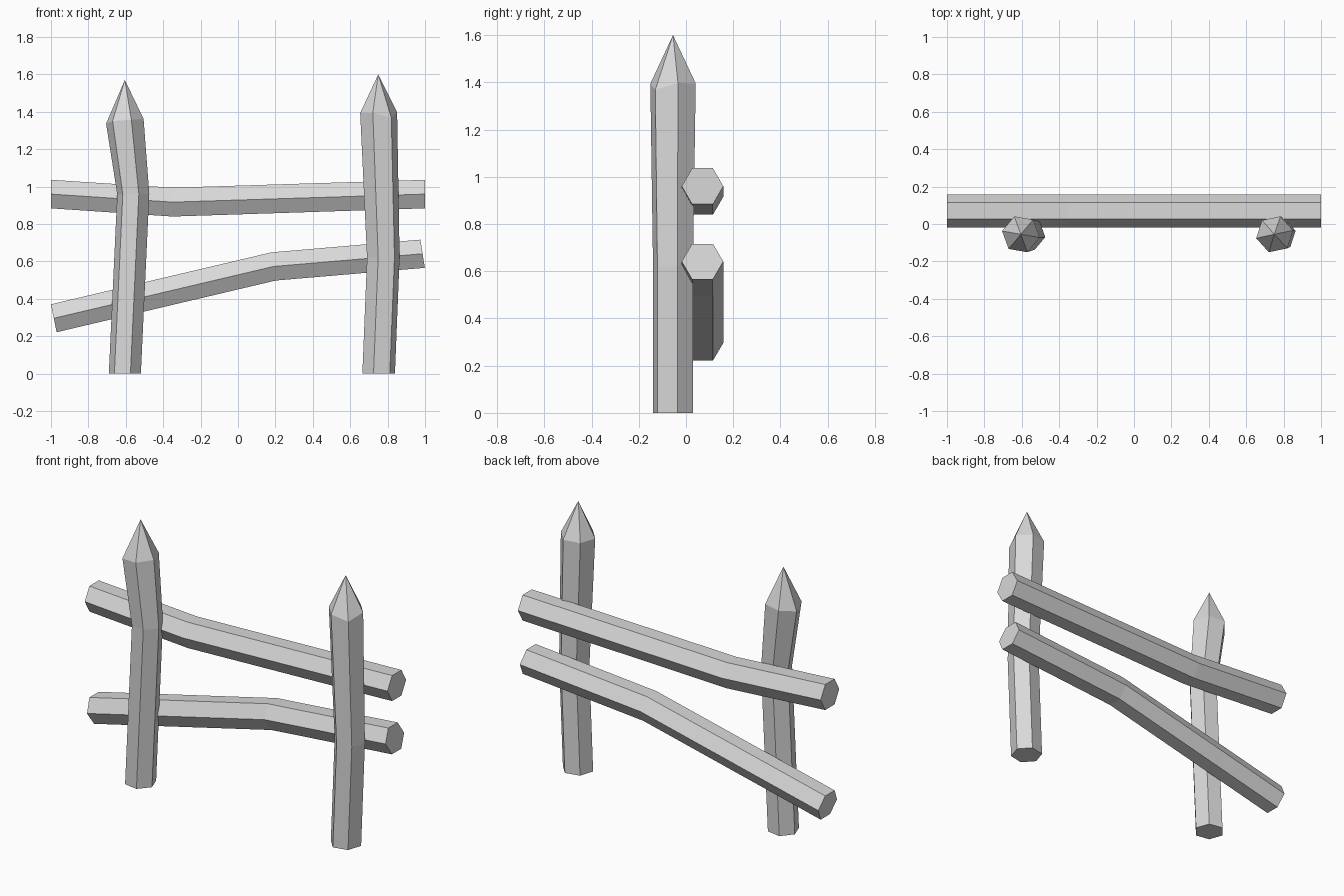
import bpy
import bmesh
from math import sin, cos, radians
from mathutils import Vector

SIDES = 6

cube = bpy.data.objects.get("Cube")
if cube:
    bpy.data.objects.remove(cube, do_unlink=True)

# Single pale grey for the whole fence
grey = bpy.data.materials.new("pale_grey")
grey.use_nodes = True
colour = (0.69, 0.69, 0.69, 1)
grey.diffuse_color = colour
grey.node_tree.nodes["Principled BSDF"].inputs["Base Color"].default_value = colour


def make_beam(name, y, stations, phase, tip=None, chip=None):
    """Loft a hexagonal beam; each station is (x, z, radius, axis angle from +x)."""
    bm = bmesh.new()
    rings = []
    for x, z, radius, angle in stations:
        a = radians(angle)
        u, v = Vector((sin(a), 0, -cos(a))), Vector((0, 1, 0))
        ring = []
        for i in range(SIDES):
            t = radians(phase + 360 * i / SIDES)
            ring.append(bm.verts.new(Vector((x, y, z)) + radius * (u * cos(t) + v * sin(t))))
        rings.append(ring)
    # Lower one uneven corner below the sharpened point
    if chip:
        corner, drop = chip
        rings[-1][corner].co.z -= drop
    for low, high in zip(rings, rings[1:]):
        for i in range(SIDES):
            j = (i + 1) % SIDES
            bm.faces.new((low[i], low[j], high[j], high[i]))
    bm.faces.new(rings[0])
    # Sharpened tip or flat sawn end
    if tip:
        apex = bm.verts.new((tip[0], y, tip[1]))
        for i in range(SIDES):
            bm.faces.new((rings[-1][i], rings[-1][(i + 1) % SIDES], apex))
    else:
        bm.faces.new(rings[-1])
    bmesh.ops.recalc_face_normals(bm, faces=bm.faces)
    mesh = bpy.data.meshes.new(name)
    bm.to_mesh(mesh)
    bm.free()
    mesh.materials.append(grey)
    bpy.context.collection.objects.link(bpy.data.objects.new(name, mesh))


# Bent, pointed posts
make_beam("right_post", -0.055,
          [(-0.605, 0, 0.087, 90), (-0.56, 0.96, 0.087, 91), (-0.605, 1.355, 0.102, 94)],
          phase=50, tip=(-0.605, 1.57), chip=(2, 0.012))
make_beam("left_post", -0.055,
          [(0.752, 0, 0.089, 90), (0.777, 0.62, 0.089, 90), (0.752, 1.395, 0.101, 91)],
          phase=12, tip=(0.75, 1.6), chip=(5, 0.028))

# Bent rails behind the posts
make_beam("upper_rail", 0.07,
          [(-1, 0.96, 0.088, 0), (-0.35, 0.917, 0.089, 0), (1, 0.96, 0.088, 0)], phase=30)
make_beam("lower_rail", 0.07,
          [(-0.985, 0.296, 0.088, 11.5), (0.19, 0.573, 0.088, 9), (0.987, 0.641, 0.088, 9)],
          phase=30)
